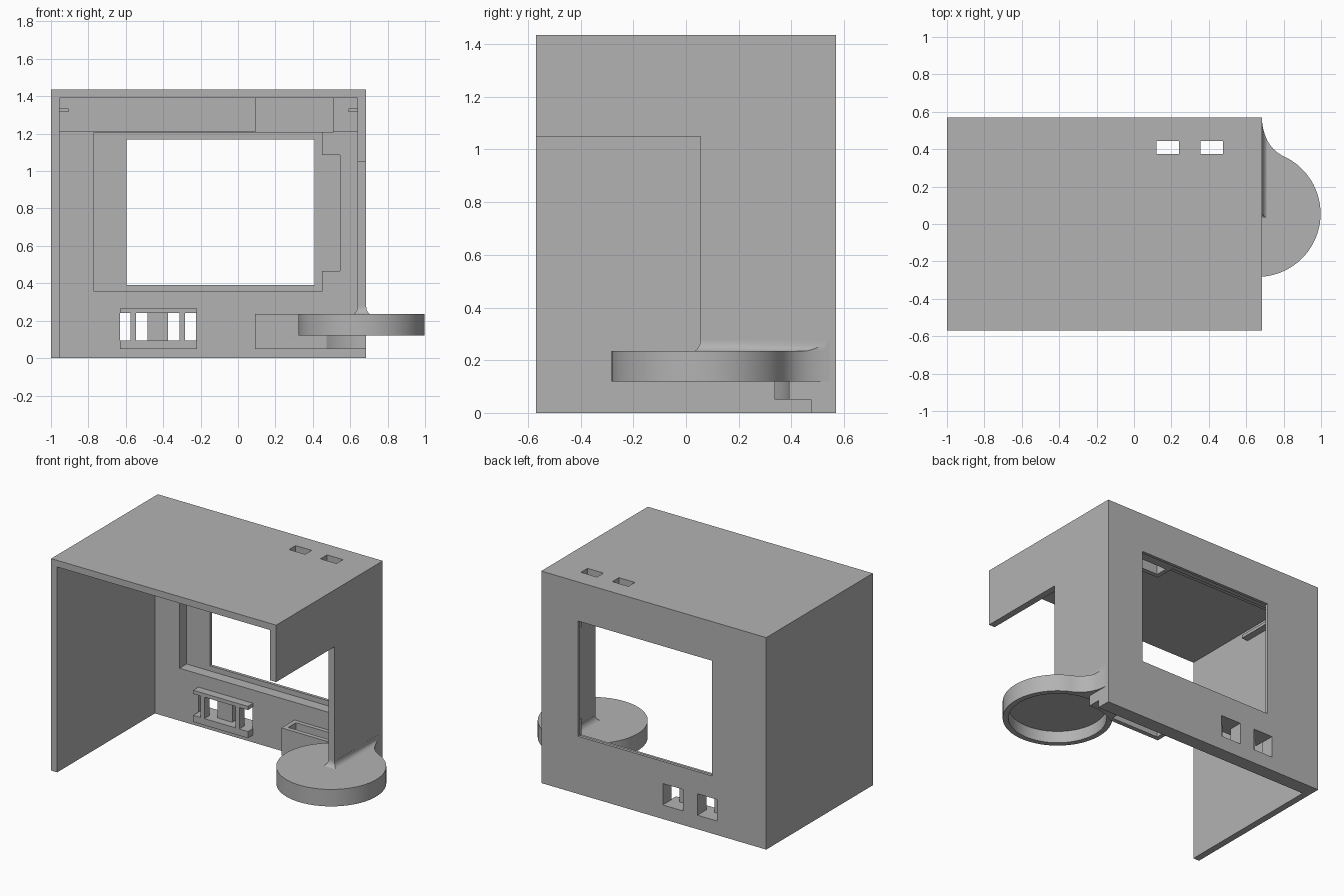
import bpy, bmesh, math
from mathutils import Vector

cube = bpy.data.objects.get("Cube")
if cube:
    bpy.data.objects.remove(cube)

grey = bpy.data.materials.new("plain grey")
grey.use_nodes = True
grey.diffuse_color = (0.45, 0.45, 0.45, 1)
grey.node_tree.nodes["Principled BSDF"].inputs["Base Color"].default_value = grey.diffuse_color


def finish(name, bm):
    bmesh.ops.recalc_face_normals(bm, faces=bm.faces)
    mesh = bpy.data.meshes.new(name)
    bm.to_mesh(mesh)
    bm.free()
    mesh.materials.append(grey)
    ob = bpy.data.objects.new(name, mesh)
    bpy.context.scene.collection.objects.link(ob)
    return ob


def loft(name, rings):
    """Closed solid through a list of rings of equal length."""
    bm = bmesh.new()
    loops = [[bm.verts.new(p) for p in ring] for ring in rings]
    n = len(loops[0])
    for a, b in zip(loops, loops[1:]):
        for i in range(n):
            bm.faces.new((a[i], a[(i + 1) % n], b[(i + 1) % n], b[i]))
    bm.faces.new(loops[0])
    bm.faces.new(loops[-1])
    return finish(name, bm)


def prism(name, outline, z0, z1):
    return loft(name, [[(x, y, z) for x, y in outline] for z in (z0, z1)])


def box(name, x0, x1, y0, y1, z0, z1):
    return prism(name, [(x0, y0), (x1, y0), (x1, y1), (x0, y1)], z0, z1)


def boolean(target, tools, operation="DIFFERENCE"):
    for tool in tools:
        mod = target.modifiers.new("bool", "BOOLEAN")
        mod.operation, mod.solver, mod.object = operation, "EXACT", tool
    deps = bpy.context.evaluated_depsgraph_get()
    mesh = bpy.data.meshes.new_from_object(target.evaluated_get(deps))
    target.modifiers.clear()
    target.data = mesh
    for tool in tools:
        bpy.data.objects.remove(tool)


# Main dimensions
L, R, F, B, TOP = -1.0, 0.685, -0.57, 0.57, 1.435
IL, IR, IB, IT = -0.955, 0.64, 0.475, 1.39
CX, CY, RAD = 0.66, 0.055, 0.3375
CUP_Z, DISC_TOP = 0.12, 0.235


def arc(radius, start, end, steps):
    angles = [math.radians(start + (end - start) * i / steps) for i in range(steps + 1)]
    return [(CX + radius * math.cos(a), CY + radius * math.sin(a)) for a in angles]


def under_disc_cutters():
    return [prism("cut_outer", arc(RAD, 0, 355, 71), -1, CUP_Z),
            prism("cut_inner", arc(0.302, 0, 355, 71), -1, 0.2)]


# Housing: open front and bottom, notched side wall, rear window and ports
housing = box("housing", L, R, F, B, 0, TOP)
boolean(housing, [
    box("inside", IL, IR, -2, IB, -1, IT),
    box("side_notch", 0.6, 0.8, -2, CY, -1, 1.05),
    box("side_foot_notch", 0.6, 0.8, -2, IB, -1, 0.05),
    box("window_recess", -0.77, 0.45, 0.4, 0.55, 0.355, 1.205),
    box("recess_extension", 0.4, 0.545, 0.4, 0.55, 0.465, 1.085),
    box("window", -0.595, 0.41, 0.4, 0.8, 0.39, 1.17),
    box("port_a", -0.63, -0.485, 0.4, 0.8, 0.095, 0.24),
    box("port_b", -0.375, -0.225, 0.4, 0.8, 0.095, 0.24),
    box("top_slot_a", 0.12, 0.24, 0.375, 0.445, 1.3, 1.6),
    box("top_slot_b", 0.355, 0.475, 0.375, 0.445, 1.3, 1.6),
] + under_disc_cutters())

# Upper rear beam and small side rails
box("upper_beam", IL, IR, 0.447, IB, 1.21, IT)
for name, x0, x1 in (("right_rail", IL, IL + 0.048), ("left_rail", IR - 0.048, IR)):
    box(name, x0, x1, -0.05, 0.2, 1.315, 1.335)

# Sleeve below the top slots
sleeve = box("top_sleeve", 0.09, 0.51, 0.335, IB, 1.205, IT)
boolean(sleeve, [box("sleeve_hole", 0.12, 0.48, 0.365, 0.447, 1, 1.6)])

# Lower pocket on the rear wall
pocket = box("lower_pocket", 0.09, IR, 0.335, IB, 0.05, DISC_TOP)
boolean(pocket, [box("pocket_hole", 0.12, 0.48, 0.365, 0.447, 0, 0.5)] + under_disc_cutters())

# Port frame: two rails and two posts
box("port_frame_top", -0.63, -0.22, 0.42, IB, 0.24, 0.265)
box("port_frame_bottom", -0.63, -0.22, 0.42, IB, 0.05, 0.095)
for i, x in enumerate((-0.56, -0.298)):
    box("port_post_%d" % (i + 1), x - 0.014, x + 0.014, 0.42, IB, 0.095, 0.24)

# Round cup with a curved fairing into the side wall
outline = arc(RAD, 90, 425, 90)
p0, p1, p2 = Vector(outline[-1]), Vector((0.70, 0.409)), Vector((R, 0.545))
for i in range(1, 13):
    t = i / 12
    outline.append(tuple(p0 * (1 - t) ** 2 + p1 * 2 * t * (1 - t) + p2 * t * t))
outline.append((CX, 0.545))
cup = prism("round_cup", outline, CUP_Z, DISC_TOP)
boolean(cup, [under_disc_cutters()[1]])
for ob in [o for o in bpy.data.objects if o.name.startswith("cut_outer")]:
    bpy.data.objects.remove(ob)

# Fillet where the side wall meets the cup
rings = []
for i in range(9):
    a = math.radians(90 * i / 8)
    d = 0.04 * (1 - math.sin(a)) + 0.0005
    z = DISC_TOP - 0.005 + 0.045 * (1 - math.cos(a))
    rings.append([(IR - d, CY - d, z), (R + d, CY - d, z), (R + d, 0.56, z), (IR - d, 0.56, z)])
fillet = loft("wall_fillet", rings)
boolean(fillet, [prism("fillet_limit", outline, 0.1, 0.4)], "INTERSECT")

# Smooth curved sides, keep hard edges
bpy.ops.object.select_all(action="DESELECT")
for ob in (housing, pocket, cup, fillet):
    ob.select_set(True)
bpy.context.view_layer.objects.active = cup
bpy.ops.object.shade_smooth_by_angle(angle=math.radians(30))
